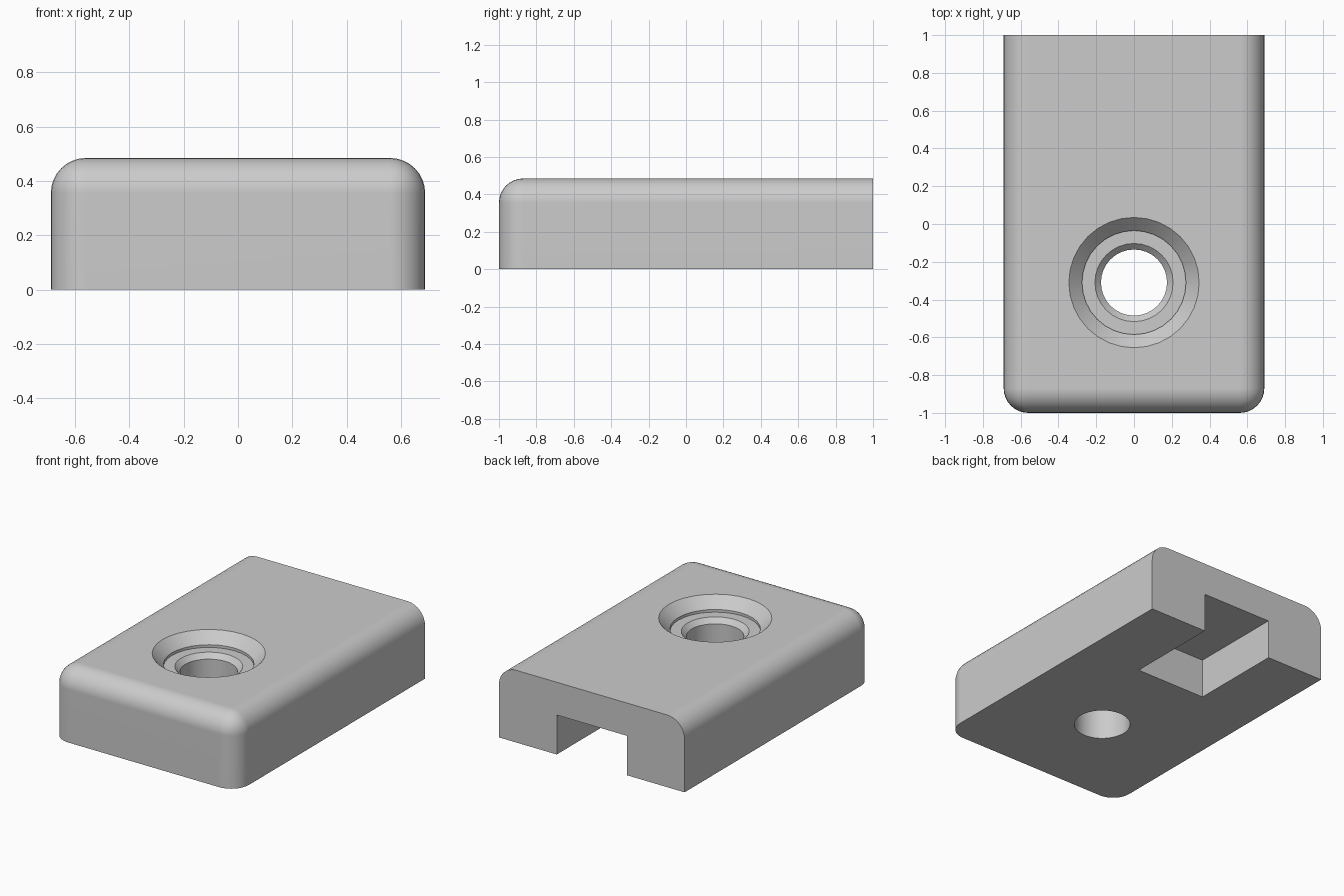
import bpy, bmesh, math
from mathutils import Vector

HALF_W, HALF_L, HEIGHT, ROUND = 0.69, 1.0, 0.485, 0.13
HOLE_Y = -0.31

old = bpy.data.objects.get("Cube")
if old:
    bpy.data.objects.remove(old, do_unlink=True)

grey = bpy.data.materials.new("plain grey")
grey.use_nodes = True
grey.diffuse_color = (0.6, 0.6, 0.6, 1)
grey.node_tree.nodes["Principled BSDF"].inputs["Base Color"].default_value = (0.6, 0.6, 0.6, 1)


def make_object(name, bm):
    bmesh.ops.recalc_face_normals(bm, faces=bm.faces)
    mesh = bpy.data.meshes.new(name)
    bm.to_mesh(mesh)
    bm.free()
    mesh.materials.append(grey)
    obj = bpy.data.objects.new(name, mesh)
    bpy.context.collection.objects.link(obj)
    return obj


def box(low, high):
    bm = bmesh.new()
    bmesh.ops.create_cube(bm, size=1)
    low, high = Vector(low), Vector(high)
    for v in bm.verts:
        v.co = (low + high) / 2 + v.co * (high - low)
    return bm


def lathe(profile, segments=32):
    bm = bmesh.new()
    rings = []
    for r, z in profile:
        angles = [math.tau * i / segments for i in range(segments)]
        rings.append([bm.verts.new((r * math.cos(a), HOLE_Y + r * math.sin(a), z)) for a in angles])
    for lower, upper in zip(rings, rings[1:]):
        for i in range(segments):
            j = (i + 1) % segments
            bm.faces.new((lower[i], lower[j], upper[j], upper[i]))
    bm.faces.new(rings[0])
    bm.faces.new(rings[-1])
    return bm


# Block: round the front, side and front corner edges; leave back and base sharp
bm = box((-HALF_W, -HALF_L, 0), (HALF_W, HALF_L, HEIGHT))
rounded = []
for e in bm.edges:
    a, b = (v.co for v in e.verts)
    at_back = a.y > 0 and b.y > 0
    at_base = a.z < 0.01 and b.z < 0.01
    if not at_back and not at_base:
        rounded.append(e)
bmesh.ops.bevel(bm, geom=rounded, offset=ROUND, offset_type='OFFSET',
                segments=8, profile=0.5, affect='EDGES', clamp_overlap=True)
block = make_object("block", bm)

# Stepped, chamfered screw hole
hole = make_object("screw_hole_cutter", lathe([
    (0.175, -0.1), (0.175, HEIGHT - 0.12), (0.207, HEIGHT - 0.088),
    (0.275, HEIGHT - 0.088), (0.275, HEIGHT - 0.07),
    (0.345, HEIGHT), (0.345, HEIGHT + 0.1)]))

# Rectangular slot open at the back and the base
slot = make_object("slot_cutter", box((-0.26, 0.357, -0.1), (0.26, HALF_L + 0.1, 0.265)))

bpy.ops.object.select_all(action='DESELECT')
bpy.context.view_layer.objects.active = block
block.select_set(True)
for cutter in (hole, slot):
    cutter.hide_render = True
    mod = block.modifiers.new("cut", 'BOOLEAN')
    mod.operation, mod.solver, mod.object = 'DIFFERENCE', 'EXACT', cutter
    bpy.ops.object.modifier_apply(modifier=mod.name)
for cutter in (hole, slot):
    bpy.data.objects.remove(cutter, do_unlink=True)

# Smooth rounds with crisp flat faces
bpy.ops.object.shade_smooth_by_angle(angle=math.radians(30))
weighted = block.modifiers.new("flat faces", 'WEIGHTED_NORMAL')
weighted.keep_sharp = True
